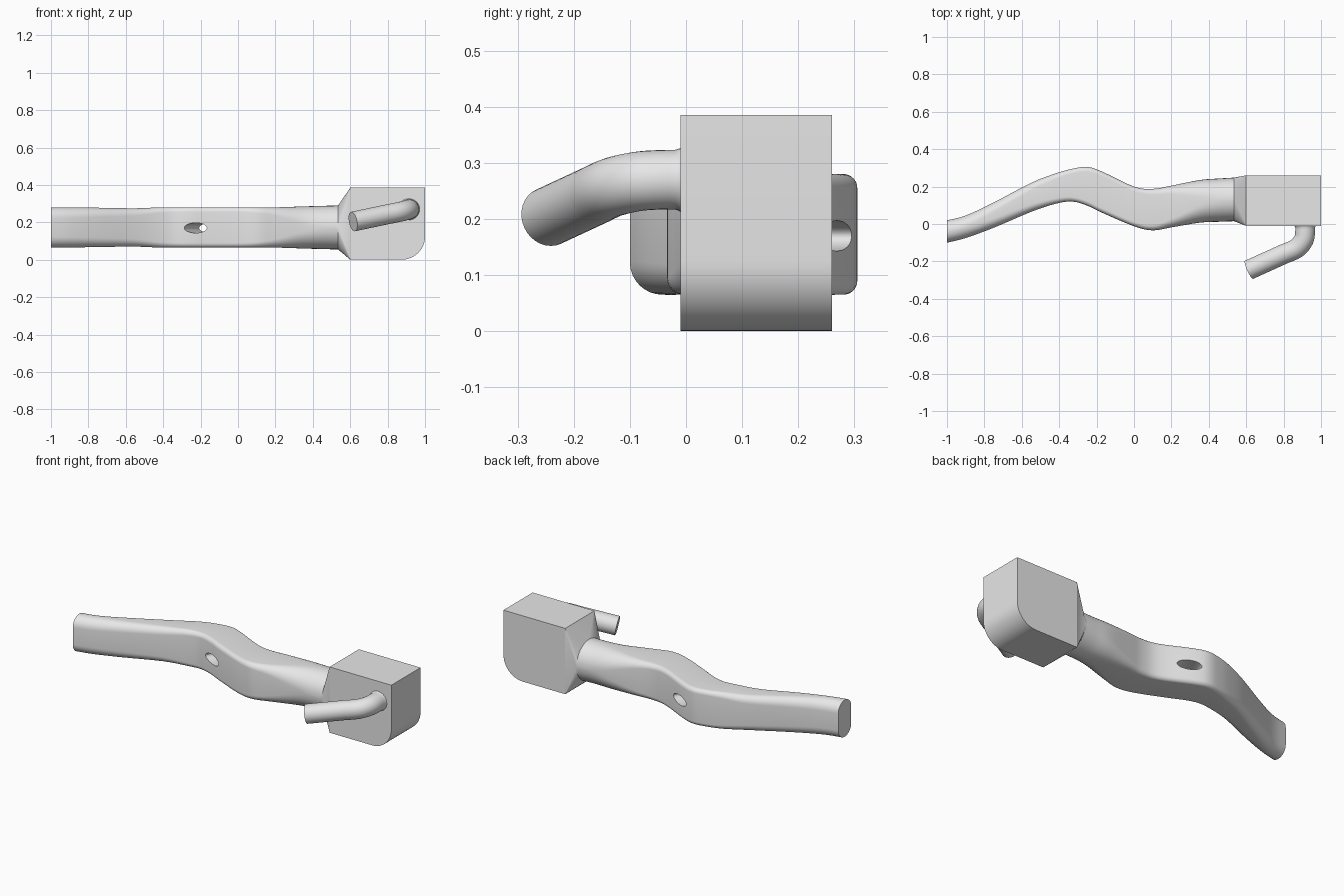
import bpy
import bmesh
from math import cos, sin, pi
from mathutils import Vector

cube = bpy.data.objects.get("Cube")
if cube:
    bpy.data.objects.remove(cube, do_unlink=True)

grey = bpy.data.materials.new("light_grey")
grey.use_nodes = True
grey.diffuse_color = (0.8, 0.8, 0.8, 1)
grey.node_tree.nodes["Principled BSDF"].inputs["Base Color"].default_value = (0.8, 0.8, 0.8, 1)


def loft(name, rings):
    """Closed, capped skin through rings with equal point counts."""
    bm = bmesh.new()
    loops = [[bm.verts.new(p) for p in ring] for ring in rings]
    for a, b in zip(loops, loops[1:]):
        for i in range(len(a)):
            j = (i + 1) % len(a)
            bm.faces.new((a[i], a[j], b[j], b[i]))
    bm.faces.new(loops[0])
    bm.faces.new(loops[-1])
    bmesh.ops.recalc_face_normals(bm, faces=bm.faces)
    mesh = bpy.data.meshes.new(name)
    bm.to_mesh(mesh)
    bm.free()
    mesh.materials.append(grey)
    obj = bpy.data.objects.new(name, mesh)
    bpy.context.collection.objects.link(obj)
    return obj


def smooth_path(points, steps):
    """Catmull-Rom interpolation of tuples of any length."""
    pts = [points[0], *points, points[-1]]
    out = []
    for a, b, c, d in zip(pts, pts[1:], pts[2:], pts[3:]):
        for k in range(steps):
            t = k / steps
            out.append([q + t / 2 * (r - p + t * (2 * p - 5 * q + 4 * r - s + t * (3 * (q - r) + s - p)))
                        for p, q, r, s in zip(a, b, c, d)])
    out.append(list(points[-1]))
    return out


def rounded_section(x, y0, y1, z0, z1, r, segments=8):
    """Rounded rectangle across the handle."""
    r = min(r, (y1 - y0) / 2 - 0.001, (z1 - z0) / 2 - 0.001)
    corners = [(y1 - r, z1 - r), (y0 + r, z1 - r), (y0 + r, z0 + r), (y1 - r, z0 + r)]
    ring = []
    for q, (cy, cz) in enumerate(corners):
        for k in range(segments + 1):
            a = (q + k / segments) * pi / 2
            ring.append((x, cy + r * cos(a), cz + r * sin(a)))
    return ring


def ellipse_ring(center, u, v, count=32):
    return [center + u * cos(2 * pi * k / count) + v * sin(2 * pi * k / count) for k in range(count)]


def smooth(obj):
    bpy.ops.object.select_all(action='DESELECT')
    obj.select_set(True)
    bpy.context.view_layer.objects.active = obj
    bpy.ops.object.shade_smooth_by_angle(angle=pi / 6)


# Wavy handle: x, y range, z range, corner radius
stations = [
    (-1, -.10, .02, .065, .28, .058),
    (-.9, -.075, .045, .065, .28, .058),
    (-.75, -.02, .115, .068, .278, .05),
    (-.55, .065, .22, .07, .275, .04),
    (-.42, .108, .27, .065, .28, .03),
    (-.33, .12, .295, .065, .28, .025),
    (-.25, .098, .305, .065, .28, .025),
    (-.17, .06, .28, .065, .28, .025),
    (0, -.012, .2, .065, .28, .025),
    (.1, -.034, .188, .065, .28, .03),
    (.2, -.018, .205, .065, .28, .045),
    (.35, .007, .235, .06, .285, .09),
    (.45, .012, .243, .057, .288, .11),
    (.535, .015, .248, .055, .29, .114),
]
sections = smooth_path(stations, 4)
# Straight flare that meets the square block
sections.append((.6, -.01, .26, 0, .385, .002))
handle = loft("handle", [rounded_section(*s) for s in sections])

# Oval hole across the handle
axis = Vector((.4, .92, 0))
middle = Vector((-.19, .17, .17))
cutter = loft("hole_cutter", [ellipse_ring(middle + axis * t, Vector((.072, 0, 0)), Vector((0, 0, .027)))
                              for t in (-.4, .4)])
cutter.hide_render = True
cut = handle.modifiers.new("hole", 'BOOLEAN')
cut.operation = 'DIFFERENCE'
cut.solver = 'EXACT'
cut.object = cutter
bpy.ops.object.select_all(action='DESELECT')
bpy.context.view_layer.objects.active = handle
handle.select_set(True)
bpy.ops.object.modifier_apply(modifier=cut.name)
bpy.data.objects.remove(cutter, do_unlink=True)
smooth(handle)

# Head block with one rounded lower edge
radius = .125
outline = [(.6, .385), (.6, 0)]
outline += [(1 - radius + radius * sin(k * pi / 24), radius - radius * cos(k * pi / 24)) for k in range(13)]
outline.append((1, .385))
smooth(loft("head_block", [[(x, y, z) for x, z in outline] for y in (-.01, .26)]))

# Bent round peg with a slight flare at its root
bend = [(.915, -.005, .27), (.915, -.04, .27), (.907, -.085, .267), (.87, -.13, .257), (.80, -.161, .243)]
path = [Vector(p) for p in smooth_path(bend, 4)] + [Vector((.615, -.245, .204))]
rings = []
for i, p in enumerate(path):
    tangent = (path[min(i + 1, len(path) - 1)] - path[max(i - 1, 0)]).normalized()
    side = tangent.cross(Vector((0, 0, 1))).normalized()
    size = .053 + (.009 if i == 0 else .003 if i == 1 else 0)
    rings.append(ellipse_ring(p, side * size, side.cross(tangent) * size))
smooth(loft("bent_peg", rings))
